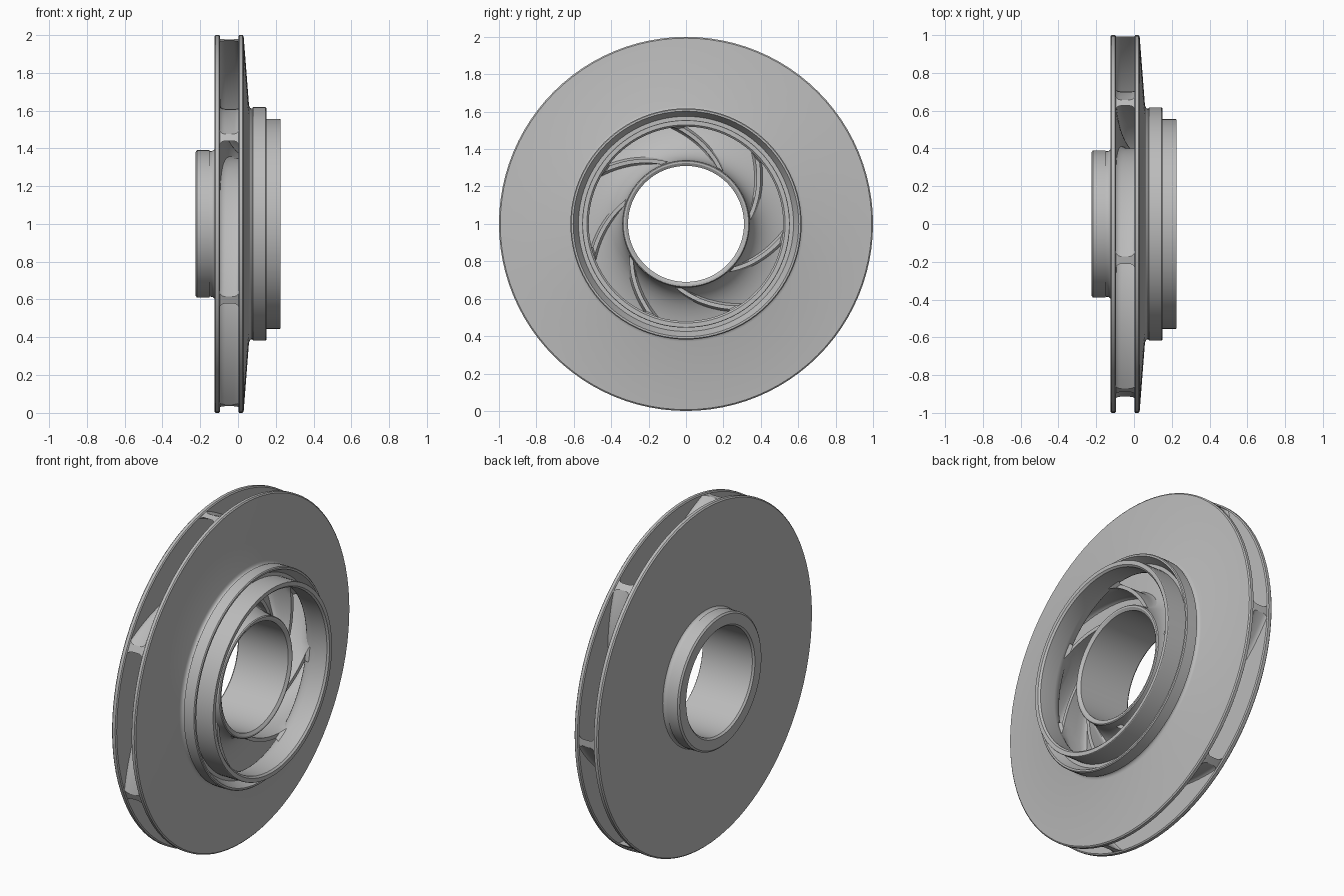
import bpy, bmesh, math
from mathutils import Vector

cube = bpy.data.objects.get("Cube")
if cube:
    bpy.data.objects.remove(cube)

SEGMENTS = 96
BLADES = 7
SPIRAL = 0.64            # tangent of the blade angle
TIP_ANGLE = math.radians(-24.7)

metal = bpy.data.materials.new("cast_grey")
metal.use_nodes = True
grey = (0.5, 0.5, 0.5, 1)
metal.diffuse_color = grey
metal.node_tree.nodes["Principled BSDF"].inputs["Base Color"].default_value = grey


def arc(a, corner, b, steps=8):
    """Rounded transition from a to b, pulled towards corner."""
    a, corner, b = Vector(a), Vector(corner), Vector(b)
    ts = [i / steps for i in range(steps + 1)]
    return [tuple(a * (1 - t) ** 2 + corner * 2 * t * (1 - t) + b * t * t) for t in ts]


def add_object(name, mesh, angle=0.0):
    obj = bpy.data.objects.new(name, mesh)
    bpy.context.collection.objects.link(obj)
    obj.location.z = 1
    obj.rotation_euler.x = angle
    return obj


def finish_mesh(name, bm):
    bmesh.ops.recalc_face_normals(bm, faces=bm.faces)
    mesh = bpy.data.meshes.new(name)
    bm.to_mesh(mesh)
    bm.free()
    mesh.materials.append(metal)
    return mesh


def skin(bm, rings):
    """Join closed rings of vertices with quads."""
    for a, b in rings:
        for i in range(len(a)):
            j = (i + 1) % len(a)
            bm.faces.new((a[i], a[j], b[j], b[i]))


def turned(name, profile):
    """Revolve a closed (x, radius) profile about the x axis."""
    bm = bmesh.new()
    rings = []
    for k in range(SEGMENTS):
        t = math.tau * k / SEGMENTS
        rings.append([bm.verts.new((x, r * math.cos(t), r * math.sin(t))) for x, r in profile])
    skin(bm, zip(rings, rings[1:] + rings[:1]))
    return add_object(name, finish_mesh(name, bm))


def x_at(curve, r):
    """Axial position of a flow surface at radius r."""
    pts = sorted(curve, key=lambda p: p[1])
    if r <= pts[0][1]:
        return pts[0][0]
    for (x0, r0), (x1, r1) in zip(pts, pts[1:]):
        if r <= r1:
            return x0 + (x1 - x0) * (r - r0) / max(r1 - r0, 1e-6)
    return pts[-1][0]


# Flow surfaces facing the passages
hub_flow = [(-0.095, 0.993)] + arc((-0.095, 0.68), (-0.085, 0.36), (0.09, 0.34), 12)
shroud_flow = [(0.002, 0.993)] + arc((0.02, 0.68), (0.03, 0.53), (0.12, 0.52), 10)

# Back disc with hub sleeve and through bore
back_disc = turned("back_disc_and_hub", hub_flow + [
    (0.115, 0.34), (0.12, 0.335), (0.12, 0.325), (0.11, 0.31),
    (-0.215, 0.31), (-0.225, 0.32), (-0.225, 0.38), (-0.217, 0.39), (-0.15, 0.39)]
    + arc((-0.15, 0.385), (-0.13, 0.385), (-0.125, 0.395), 4)
    + [(-0.125, 0.993), (-0.118, 1.0), (-0.1, 1.0)])

# Front shroud with stepped collar, groove and eye ring
front_shroud = turned("front_shroud_and_eye", shroud_flow + [
    (0.215, 0.52), (0.225, 0.53), (0.225, 0.553), (0.222, 0.555),
    (0.1, 0.555), (0.1, 0.575), (0.15, 0.603), (0.15, 0.613), (0.145, 0.618), (0.08, 0.618)]
    + arc((0.075, 0.61), (0.062, 0.61), (0.058, 0.63), 4)
    + [(0.03, 0.993), (0.024, 1.0), (0.007, 1.0)])

# Backswept blade: a spiral wall that flares into both discs
bm = bmesh.new()
sections = []
STEPS = 40
levels = [0, 0.1, 0.17, 0.28, 0.5, 0.72, 0.83, 0.9, 1]
for k in range(STEPS + 1):
    r = 0.992 * (0.345 / 0.992) ** (k / STEPS)
    angle = TIP_ANGLE - math.log(r) / SPIRAL
    low = x_at(hub_flow, r) - 0.008
    high = x_at(shroud_flow, r) + 0.008 if r > 0.525 else 0.075 + 0.05 * (r - 0.345)
    high = max(high, low + 0.01)
    left, right = [], []
    for s in levels:
        x = low + (high - low) * s
        edge = min(s, 1 - s) if r > 0.525 else s
        flare = 0.03 * max(0, 1 - edge / 0.28) ** 2
        half = (0.02 + flare) / r
        for side, sign in ((left, -1), (right, 1)):
            a = angle + sign * half
            side.append(bm.verts.new((x, -r * math.cos(a), r * math.sin(a))))
    sections.append(left + right[::-1])
skin(bm, zip(sections, sections[1:]))
n = len(levels)
for section in (sections[0], sections[-1]):
    for i in range(n - 1):
        bm.faces.new((section[i], section[i + 1], section[-2 - i], section[-1 - i]))
blade_mesh = finish_mesh("blade", bm)
blades = [add_object(f"blade_{i + 1}", blade_mesh, math.tau * i / BLADES) for i in range(BLADES)]

# Smooth shading with crisp machined edges
bpy.ops.object.select_all(action="DESELECT")
for obj in [back_disc, front_shroud, blades[0]]:
    obj.select_set(True)
bpy.context.view_layer.objects.active = back_disc
bpy.ops.object.shade_smooth_by_angle(angle=math.radians(30))
